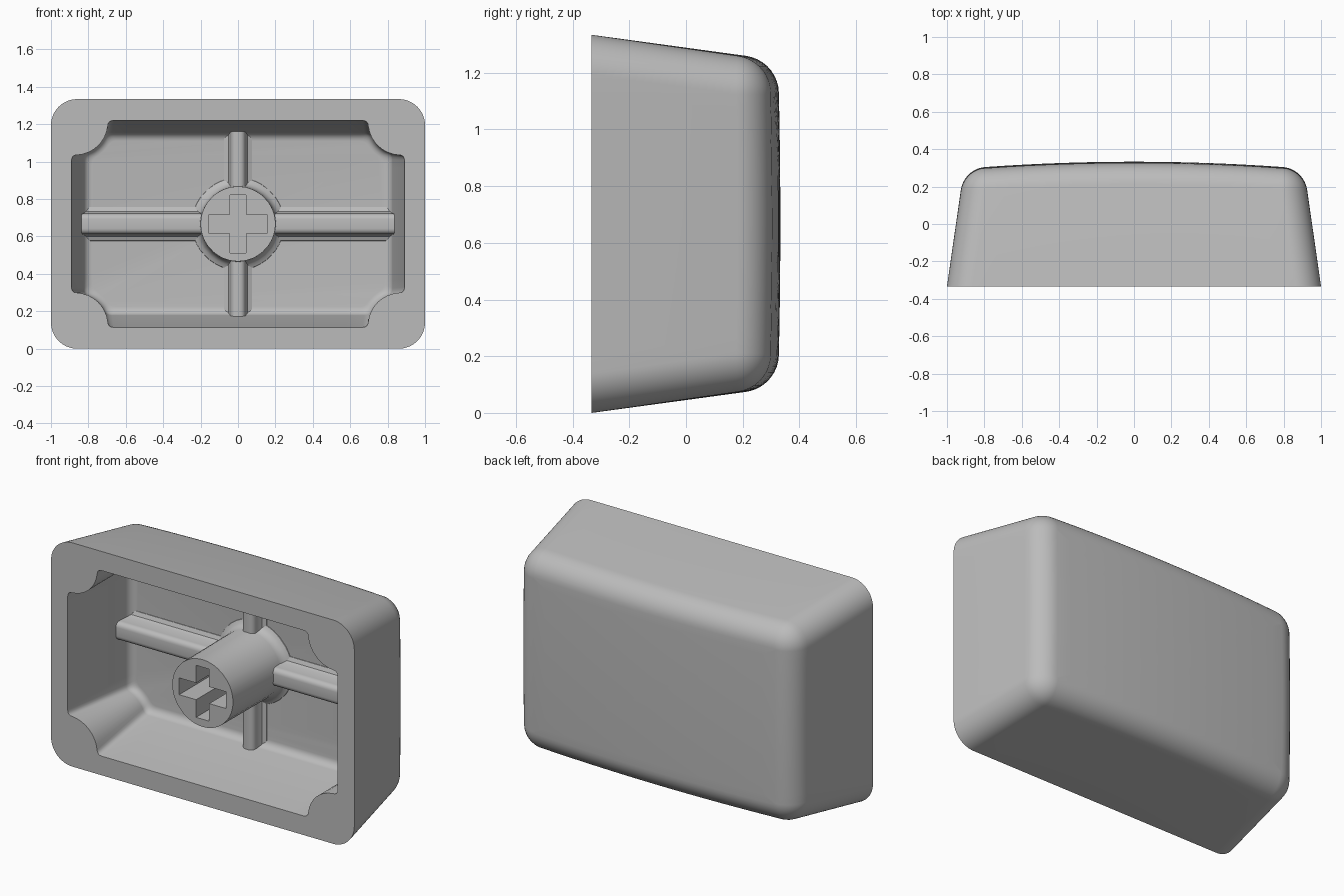
import bpy, bmesh
from math import sin, cos, pi, asin, acos, radians, hypot

if "Cube" in bpy.data.objects:
    bpy.data.objects.remove(bpy.data.objects["Cube"])

FRONT, MID = -0.333, 0.667     # rim plane, centre height
TAPER = 0.14                   # wall draft per unit of depth
SIDE, FIL, ARC = 8, 4, 9       # steps on straight edges, small fillets, post arcs

grey = bpy.data.materials.new("grey plastic")
grey.use_nodes = True
grey.diffuse_color = (0.5, 0.5, 0.5, 1)
grey.node_tree.nodes["Principled BSDF"].inputs["Base Color"].default_value = (0.5, 0.5, 0.5, 1)


def lerp(a, b, t):
    return tuple(p + (q - p) * t for p, q in zip(a, b))


def loft(name, rings, closed_ends=True):
    """Join equal-length closed rings with quads and cap both ends."""
    bm = bmesh.new()
    loops = [[bm.verts.new(p) for p in ring] for ring in rings]
    for a, b in zip(loops, loops[1:]):
        for i in range(len(a)):
            j = (i + 1) % len(a)
            bm.faces.new((a[i], a[j], b[j], b[i]))
    if closed_ends:
        bm.faces.new(loops[0])
        bm.faces.new(loops[-1])
    bmesh.ops.recalc_face_normals(bm, faces=bm.faces)
    mesh = bpy.data.meshes.new(name)
    bm.to_mesh(mesh)
    bm.free()
    obj = bpy.data.objects.new(name, mesh)
    bpy.context.collection.objects.link(obj)
    mesh.materials.append(grey)
    bpy.ops.object.select_all(action='DESELECT')
    obj.select_set(True)
    bpy.context.view_layer.objects.active = obj
    bpy.ops.object.shade_smooth_by_angle(angle=radians(32))
    return obj


def mirror_quarter(q):
    half = q + [(x, -z) for x, z in reversed(q[:-1])]
    return half + [(-x, z) for x, z in reversed(half[1:-1])]


def with_sides(hx, hz, corner):
    """Add straight runs from the middle of each side to a corner curve."""
    q = [lerp((0, hz), corner[0], i / SIDE) for i in range(SIDE)] + corner
    q += [lerp(corner[-1], (hx, 0), i / SIDE) for i in range(1, SIDE + 1)]
    return mirror_quarter(q)


def rounded(hx, hz, r):
    n = 2 * FIL + ARC - 1
    corner = []
    for i in range(n + 1):
        a = pi / 2 * (1 - i / n)
        corner.append((hx - r + r * cos(a), hz - r + r * sin(a)))
    return with_sides(hx, hz, corner)


def notched(hx, hz, r):
    """Rectangle whose corners are cut by round posts, with eased edges."""
    cx, cz, ease = 0.87, 0.543, 0.03

    def on_post(t):
        return cx + r * cos(t), cz + r * sin(t)

    def bend(a, b, c):
        return [lerp(lerp(a, b, i / FIL), lerp(b, c, i / FIL), i / FIL) for i in range(FIL)]
    t1 = pi - asin((hz - cz) / r)
    t2 = 2 * pi - acos((hx - cx) / r)
    p1, p2, d = on_post(t1), on_post(t2), ease / r
    arc = [on_post(t1 + d + (t2 - t1 - 2 * d) * i / (ARC - 1)) for i in range(ARC)]
    end = bend((hx, p2[1] - ease), p2, arc[-1])
    corner = bend((p1[0] - ease, hz), p1, arc[0]) + arc + end[::-1]
    return with_sides(hx, hz, corner)


def at(y, ring):
    return [(x, y, z + MID) for x, z in ring]


def dome(x, z):
    return 0.333 - 0.045 * x * x - 0.025 * z * z


# Hollow cap: crowned back, rounded edge, drafted walls, rim, cavity
rings = []
R, HX, HZ, RC = 0.13, 0.927, 0.594, 0.137
crown = rounded(HX - R, HZ - R, RC - R)
for i in range(1, 11):
    s = i / 10 if i > 1 else 0.1
    rings.append([(x * s, dome(x * s, z * s), z * s + MID) for x, z in crown])
for i in range(1, 10):
    a = pi / 2 + (TAPER - pi / 2) * i / 9
    inset, drop = R * (1 - cos(a)), R * (1 - sin(a))
    rings.append([(x, dome(x, z) - drop, z + MID)
                  for x, z in rounded(HX - inset, HZ - inset, RC - inset)])
rings.append(at(FRONT, rounded(1, 0.667, 0.14)))
FLOOR, FR, POST = 0.165, 0.04, 0.175
rings.append(at(FRONT, notched(0.89, 0.553, POST)))
for i in range(6):
    a = pi / 2 * i / 5
    inset, y = FR * (1 - cos(a)), FLOOR - FR * (1 - sin(a))
    w = TAPER * (y - FRONT) + inset
    rings.append(at(y, notched(0.89 - w, 0.553 - w, POST + inset)))
loft("cap_shell", rings)


# Stiffening ribs with rounded crests and flared feet
def rib_profile(half, crest):
    r = 0.03
    side = [(half + 0.04, FLOOR + 0.01), (half + 0.035, FLOOR - 0.002), (half + 0.012, FLOOR - 0.012),
            (half + 0.003, FLOOR - 0.03)]
    for i in range(6):
        a = pi / 2 * i / 5
        side.append((half - r + r * cos(a), crest + r - r * sin(a)))
    return side + [(-w, y) for w, y in reversed(side)]


cross_rib = rib_profile(0.055, 0.045)
loft("horizontal_rib", [[(x, y, w + MID) for w, y in cross_rib] for x in (-0.85, 0.85)])
upright_rib = rib_profile(0.04, 0.085)
loft("vertical_rib", [[(w, y, z + MID) for w, y in upright_rib] for z in (-0.51, 0.51)])

# Round stem with a cross-shaped socket
ARM, WX, WZ = 0.155, 0.043, 0.05
corners = mirror_quarter([(0, ARM), (WX, ARM), (WX, WZ), (ARM, WZ), (ARM, 0)])
socket = []
for a, b in zip(corners, corners[1:] + corners[:1]):
    socket += [lerp(a, b, i / 4) for i in range(4)]
circle = [(x / hypot(x, z), z / hypot(x, z)) for x, z in socket]
flare = [(0.25, FLOOR + 0.01), (0.245, FLOOR - 0.003), (0.225, FLOOR - 0.012),
         (0.21, FLOOR - 0.03), (0.203, FLOOR - 0.055), (0.2, FRONT)]
stem = [at(y, [(x * r, z * r) for x, z in circle]) for r, y in flare]
stem += [at(FRONT, socket), at(0.0, socket)]
loft("stem", stem)
